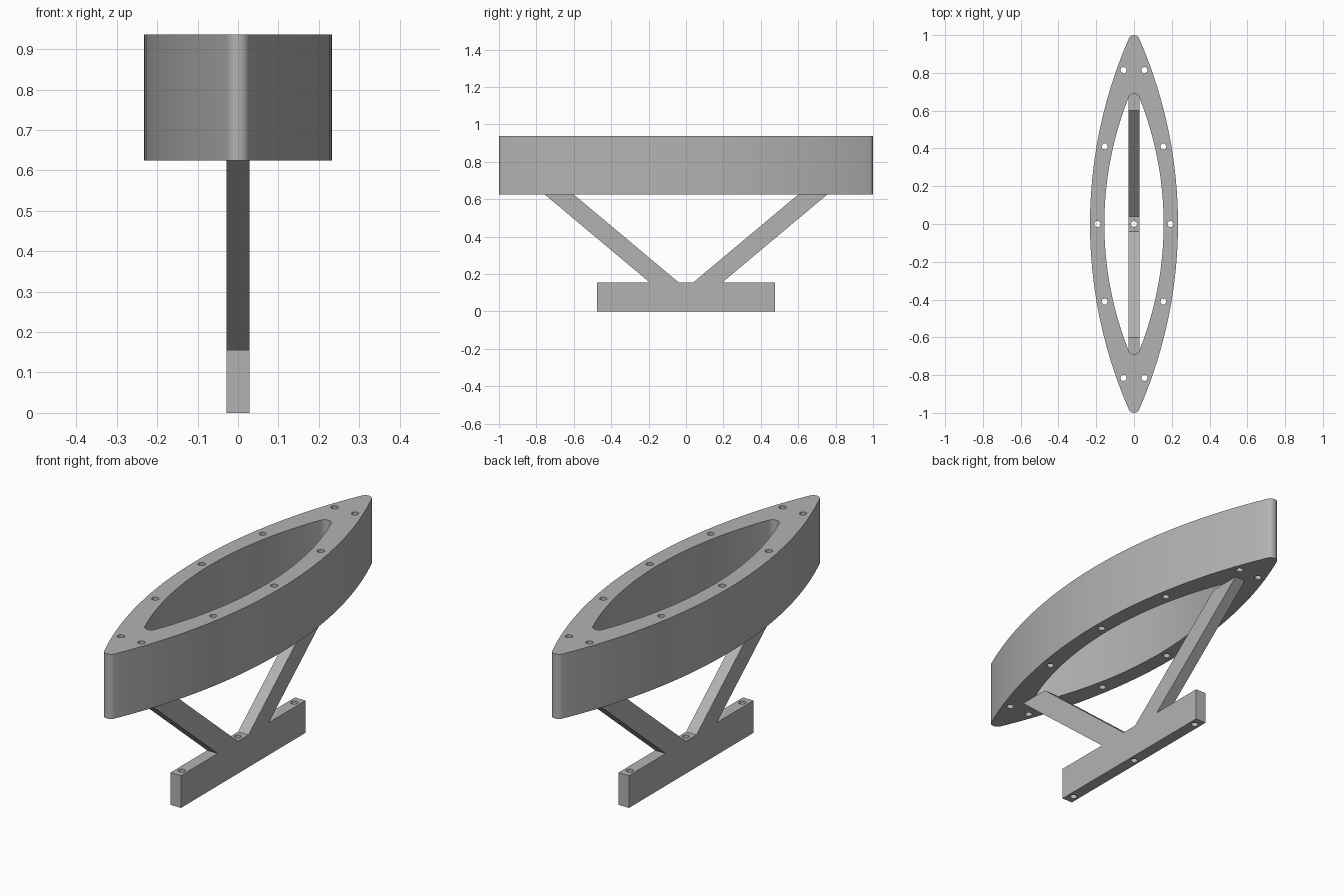
import bpy, bmesh
from math import sin, cos, pi, atan2
from mathutils import Matrix, Vector

if "Cube" in bpy.data.objects:
    bpy.data.objects.remove(bpy.data.objects["Cube"])

grey = bpy.data.materials.new("plain grey")
grey.use_nodes = True
grey.diffuse_color = (0.45, 0.45, 0.45, 1)
grey.node_tree.nodes["Principled BSDF"].inputs["Base Color"].default_value = (0.45, 0.45, 0.45, 1)

BASE_TOP, RING_BOTTOM, RING_TOP = 0.156, 0.625, 0.937
THICK = 0.028   # half thickness of the base and struts


def circle(x, y, r=0.016, n=24):
    return [(x + r * cos(2 * pi * i / n), y + r * sin(2 * pi * i / n)) for i in range(n)]


def pointed_oval(width, length, tip, n=12, m=6):
    """Two long arcs joined by tangent rounded tips (half sizes)."""
    big = ((length - tip) ** 2 + width ** 2 - tip ** 2) / (2 * (width - tip))
    end = atan2(length - tip, big - width)
    side = [(width - big + big * cos(end * i / n), big * sin(end * i / n)) for i in range(n + 1)]
    for i in range(1, m + 1):
        a = end + (pi / 2 - end) * i / m
        side.append((tip * cos(a), length - tip + tip * sin(a)))
    half = side + [(-x, y) for x, y in reversed(side[1:-1])]
    return half + [(-x, -y) for x, y in half]


def plate(name, loops, low, high, frame=None):
    """Extrude an outline with holes into a solid."""
    curve = bpy.data.curves.new(name + "_outline", "CURVE")
    curve.dimensions = "2D"
    curve.fill_mode = "BOTH"
    curve.extrude = (high - low) / 2
    for loop in loops:
        spline = curve.splines.new("POLY")
        spline.points.add(len(loop) - 1)
        for point, (x, y) in zip(spline.points, loop):
            point.co = (x, y, 0, 1)
        spline.use_cyclic_u = True
    helper = bpy.data.objects.new(name + "_outline", curve)
    bpy.context.collection.objects.link(helper)
    graph = bpy.context.evaluated_depsgraph_get()
    mesh = bpy.data.meshes.new_from_object(helper.evaluated_get(graph))
    bpy.data.objects.remove(helper)

    bm = bmesh.new()
    bm.from_mesh(mesh)
    bmesh.ops.remove_doubles(bm, verts=bm.verts, dist=0.0001)
    bmesh.ops.translate(bm, verts=bm.verts, vec=Vector((0, 0, (low + high) / 2)))
    if frame:
        bm.transform(frame)
    bmesh.ops.recalc_face_normals(bm, faces=bm.faces)
    bm.to_mesh(mesh)
    bm.free()
    mesh.materials.clear()
    mesh.materials.append(grey)
    obj = bpy.data.objects.new(name, mesh)
    bpy.context.collection.objects.link(obj)
    bpy.ops.object.select_all(action="DESELECT")
    obj.select_set(True)
    bpy.context.view_layer.objects.active = obj
    bpy.ops.object.shade_smooth_by_angle(angle=pi / 6)
    return obj


# Boat-shaped ring with bolt holes all round
holes = [circle(sx * x, sy * y) for x, y in ((0.155, 0.41), (0.055, 0.815))
         for sx in (-1, 1) for sy in (-1, 1)]
holes += [circle(s * 0.194, 0) for s in (-1, 1)]
plate("ring", [pointed_oval(0.233, 1.0, 0.03), pointed_oval(0.157, 0.69, 0.03)] + holes,
      RING_BOTTOM, RING_TOP)

# Base bar with three bolt holes
bar = [(-THICK, -0.475), (THICK, -0.475), (THICK, 0.475), (-THICK, 0.475)]
plate("base_bar", [bar] + [circle(0, y) for y in (-0.43, 0, 0.43)], 0, BASE_TOP)

# Slanted struts: outline in the side plane, extruded across
side_plane = Matrix(((0, 0, 1, 0), (1, 0, 0, 0), (0, 1, 0, 0), (0, 0, 0, 1)))
for name, s in (("front_strut", -1), ("back_strut", 1)):
    outline = [(s * 0.04, BASE_TOP), (s * 0.195, BASE_TOP),
               (s * 0.755, RING_BOTTOM), (s * 0.60, RING_BOTTOM)]
    plate(name, [outline], -THICK, THICK, side_plane)
